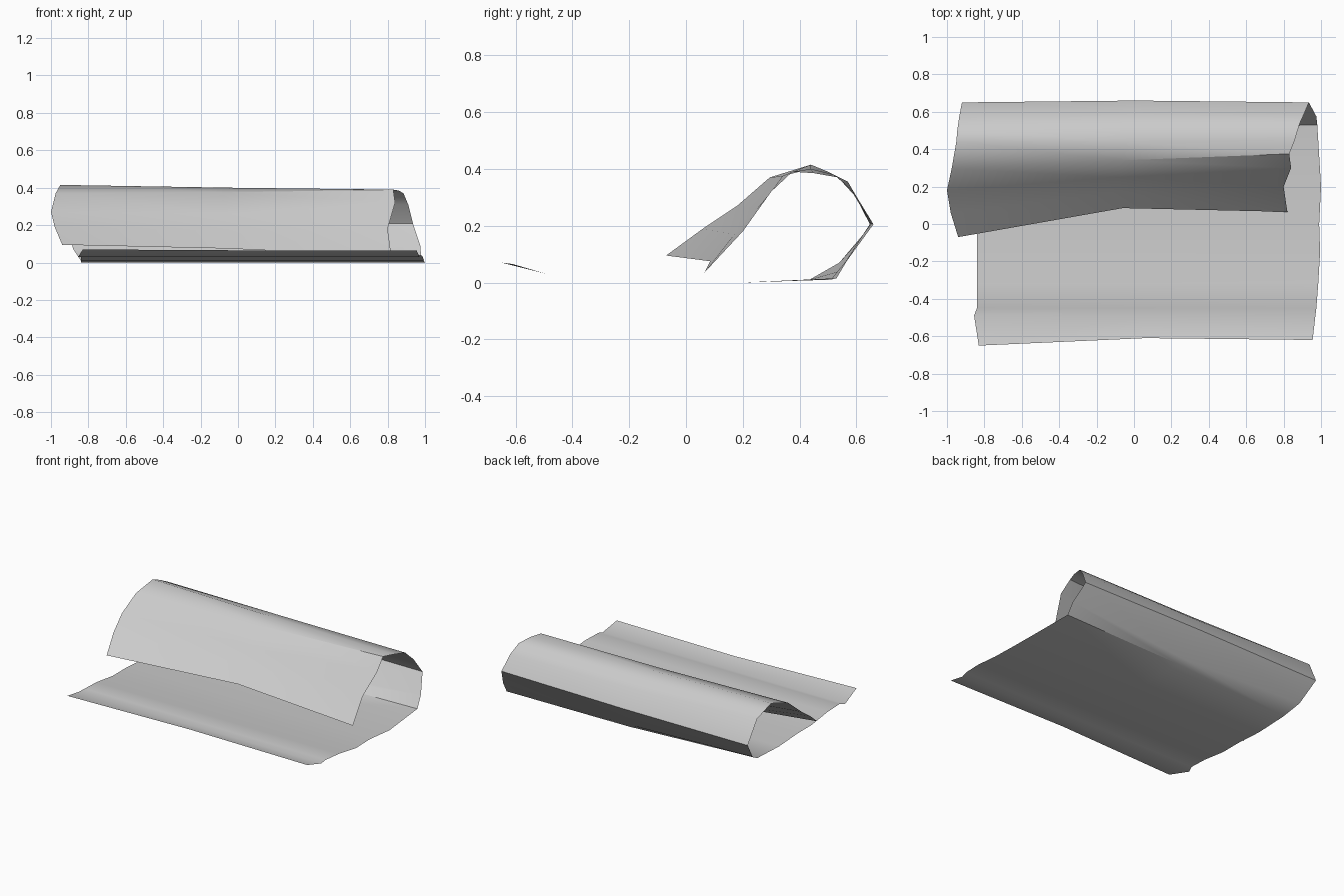
import bpy
import bmesh
from mathutils import Vector

default_cube = bpy.data.objects.get("Cube")
if default_cube:
    bpy.data.objects.remove(default_cube, do_unlink=True)

UNIT = 0.01  # profile points are given in hundredths


def make_material(name, colour):
    """One flat colour for the viewport and for renders."""
    material = bpy.data.materials.new(name)
    material.use_nodes = True
    material.diffuse_color = colour
    shader = material.node_tree.nodes["Principled BSDF"]
    shader.inputs["Base Color"].default_value = colour
    shader.inputs["Roughness"].default_value = 0.8
    return material


def across(left, middle, right):
    """Row of the sheet; the middle point lies halfway between both ends."""
    middle_x = (left[0] + right[0]) / 2
    return [left, (middle_x, *middle), right]


def flat_row(left_x, right_x, y, z):
    """Row whose height and depth stay the same along the whole width."""
    return across((left_x, y, z), (y, z), (right_x, y, z))


def loft(name, rows, material):
    """Skin consecutive rows with quads to form one open sheet."""
    bm = bmesh.new()
    grid = [[bm.verts.new(Vector(point) * UNIT) for point in row] for row in rows]
    for low, high in zip(grid, grid[1:]):
        for i in range(len(low) - 1):
            bm.faces.new((low[i], high[i], high[i + 1], low[i + 1]))
    mesh = bpy.data.meshes.new(name)
    bm.to_mesh(mesh)
    bm.free()
    mesh.materials.append(material)
    sheet = bpy.data.objects.new(name, mesh)
    bpy.context.collection.objects.link(sheet)
    return sheet


# Raised front lip
lip = [across((-83, -65, 7), (-61, 6.5), (95.5, -62, 6.5))]

# Floor lying almost flat, with a gentle ripple near the lip
floor = [
    flat_row(-85.5, 97, -49, 3),
    flat_row(-84, 97.5, -45, 4),
    flat_row(-84, 98.5, -32, 3.5),
    flat_row(-84, 99.5, -15, 1.2),
    flat_row(-84, 99, 0, 1.2),
    flat_row(-84, 100, 20, 0),
]

# Curl rising at the back, over the top and down to the free edge
curl = [
    across((-84, 43.5, 1), (51, 1), (98, 53, 1.5)),
    across((-88, 54, 7), (54, 4), (97.5, 57.5, 9)),
    across((-92, 65, 20), (66, 20.5), (93.5, 65, 21)),
    across((-93.5, 57, 35.5), (59, 32), (91, 59, 31)),
    across((-94.5, 50, 39), (52, 38), (88.5, 53.5, 37)),
    across((-95, 44, 41.5), (44, 40), (86, 45, 38.5)),
    across((-97.5, 29.5, 37), (34, 37.5), (83, 37.5, 39)),
    across((-100, 18, 27), (25, 26), (84, 30, 32)),
    across((-98, 6, 19), (17, 17), (80, 20, 18)),
    across((-94, -7, 9.5), (8.5, 7.5), (82, 6.5, 3.5)),
]

light_grey = make_material("light grey", (0.6, 0.6, 0.6, 1))
curled_sheet = loft("curled_sheet", lip + floor + curl, light_grey)

# Smooth shading with the sharp folds at the back kept
bpy.ops.object.select_all(action="DESELECT")
curled_sheet.select_set(True)
bpy.context.view_layer.objects.active = curled_sheet
bpy.ops.object.shade_smooth_by_angle(angle=0.6)
